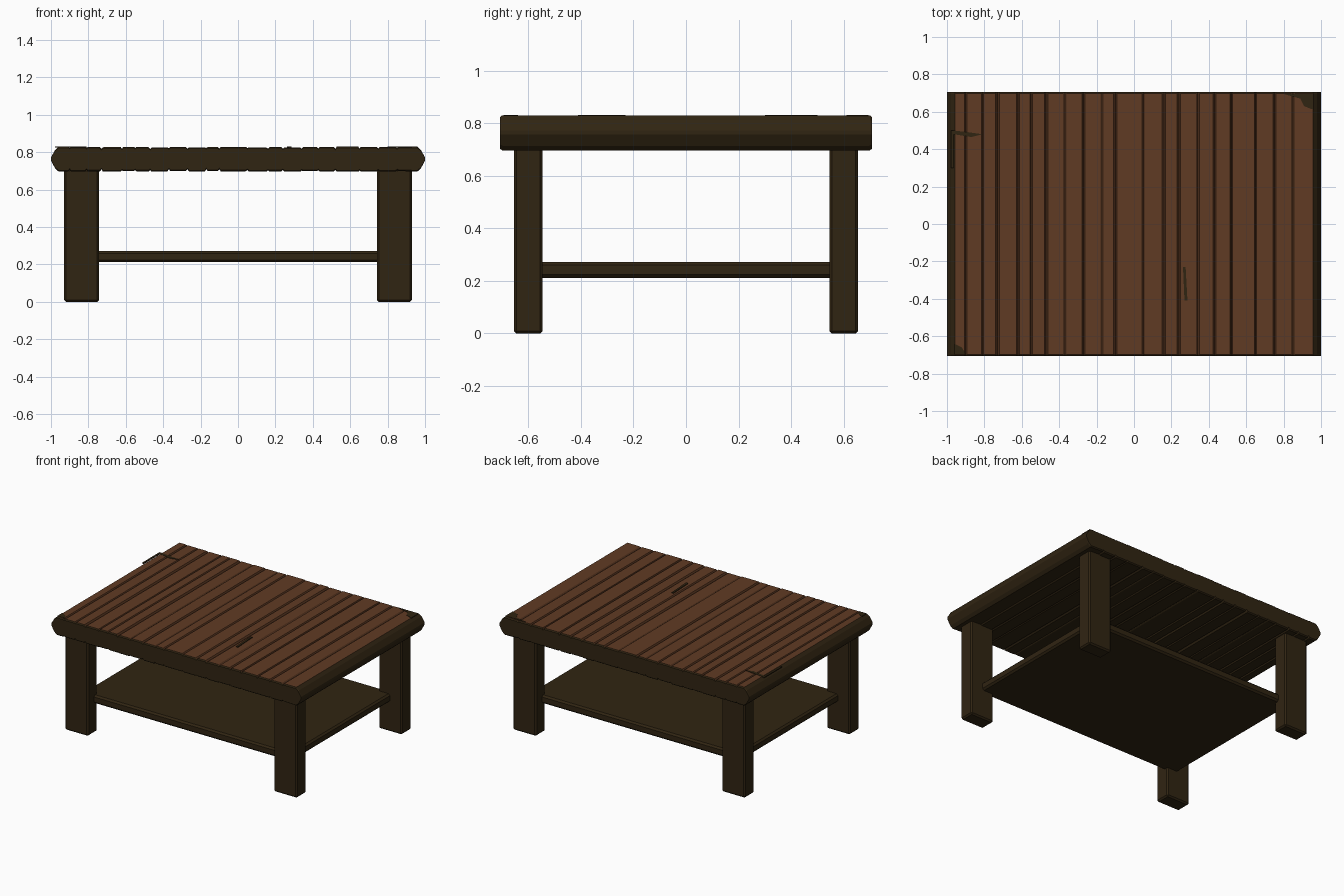
import bpy, bmesh, random
from mathutils import Vector

if "Cube" in bpy.data.objects:
    bpy.data.objects.remove(bpy.data.objects["Cube"])

random.seed(4)


def material(name, rgb):
    m = bpy.data.materials.new(name)
    m.diffuse_color = (*rgb, 1)
    m.use_nodes = True
    m.node_tree.nodes["Principled BSDF"].inputs["Base Color"].default_value = m.diffuse_color
    return m


DARK = material("dark wood", (0.030, 0.018, 0.006))
BROWN = material("brown wood", (0.118, 0.043, 0.017))
GROOVE = material("groove brown", (0.075, 0.028, 0.011))


def finish(name, bm, mats):
    bmesh.ops.recalc_face_normals(bm, faces=bm.faces)
    me = bpy.data.meshes.new(name)
    bm.to_mesh(me)
    bm.free()
    for m in mats:
        me.materials.append(m)
    ob = bpy.data.objects.new(name, me)
    bpy.context.collection.objects.link(ob)
    return ob


def box(name, lo, hi, mat, bevel):
    bm = bmesh.new()
    bmesh.ops.create_cube(bm, size=1)
    lo, hi = Vector(lo), Vector(hi)
    for v in bm.verts:
        v.co = (lo + hi) / 2 + v.co * (hi - lo)
    bmesh.ops.bevel(bm, geom=bm.edges[:], offset=bevel, segments=1, affect='EDGES')
    return finish(name, bm, [mat])


# Tabletop: plank profile with V grooves, run along y
TOP, LOW, MID, HALF_Y = 0.83, 0.696, 0.764, 0.707
grooves = [-0.90, -0.81, -0.73, -0.62, -0.55, -0.47, -0.37, -0.27, -0.17, -0.10,
           0.05, 0.16, 0.24, 0.34, 0.43, 0.52, 0.65, 0.75, 0.85]


def grooved_edge(z, sign):
    pts = [(-0.958, z)]
    level = z
    for g in grooves:
        w = random.uniform(0.006, 0.010)
        d = random.uniform(0.006, 0.014)
        pts += [(g - w, level), (g, z - sign * d)]
        level = z - sign * random.uniform(0, 0.004)
        pts.append((g + w, level))
    return pts + [(0.958, z)]


profile = ([(-0.978, 0.812), (-1, 0.773), (-1, 0.757), (-0.978, 0.714)][::-1]
           + grooved_edge(TOP, 1)
           + [(0.978, 0.812), (1, 0.773), (1, 0.757), (0.978, 0.714)]
           + grooved_edge(LOW, -1)[::-1])
bm = bmesh.new()
rings = []
for y, s in ((-HALF_Y, 0.9), (-HALF_Y + 0.008, 1), (HALF_Y - 0.008, 1), (HALF_Y, 0.9)):
    rings.append([bm.verts.new((x, y, MID + (z - MID) * s)) for x, z in profile])
n = len(profile)
for a, b in zip(rings, rings[1:]):
    for i in range(n):
        bm.faces.new((a[i], a[(i + 1) % n], b[(i + 1) % n], b[i]))
bm.faces.new(rings[0])
bm.faces.new(rings[-1])
bm.normal_update()
bmesh.ops.recalc_face_normals(bm, faces=bm.faces)
# Brown planks on top, darker grooves, dark rim and underside
for f in bm.faces:
    c = f.calc_center_median()
    if c.z > 0.80 and abs(c.x) < 0.957 and abs(f.normal.y) < 0.3:
        f.material_index = 1 if f.normal.z > 0.95 else 2
finish("tabletop", bm, [DARK, BROWN, GROOVE])


# Worn dark patches on the top, as thin plates
def patch(name, outline):
    bm = bmesh.new()
    f = bm.faces.new([bm.verts.new((x, y, TOP - 0.004)) for x, y in outline])
    r = bmesh.ops.extrude_face_region(bm, geom=[f])
    for v in r["geom"]:
        if isinstance(v, bmesh.types.BMVert):
            v.co.z += 0.006
    finish(name, bm, [DARK])


patch("crack", [(0.262, -0.23), (0.276, -0.23), (0.286, -0.41), (0.270, -0.41)])
patch("worn_left_edge", [(-0.965, 0.50), (-0.88, 0.49), (-0.81, 0.48), (-0.87, 0.465), (-0.965, 0.48)])
patch("worn_left_strip", [(-0.965, 0.50), (-0.965, 0.30), (-0.978, 0.30), (-0.978, 0.50)])
patch("worn_back_right", [(0.80, 0.695), (0.96, 0.695), (0.96, 0.61), (0.91, 0.63), (0.89, 0.67)])
patch("worn_front_left", [(-0.96, -0.695), (-0.90, -0.695), (-0.92, -0.66), (-0.96, -0.64)])

# Four legs
for sx, xn in ((-1, "left"), (1, "right")):
    for sy, yn in ((-1, "front"), (1, "back")):
        xs = sorted((sx * 0.743, sx * 0.93))
        ys = sorted((sy * 0.545, sy * 0.655))
        box(f"{yn}_{xn}_leg", (xs[0], ys[0], 0), (xs[1], ys[1], 0.71), DARK, 0.010)

# Lower shelf between the legs
box("lower_shelf", (-0.835, -0.585, 0.212), (0.835, 0.585, 0.272), DARK, 0.012)
